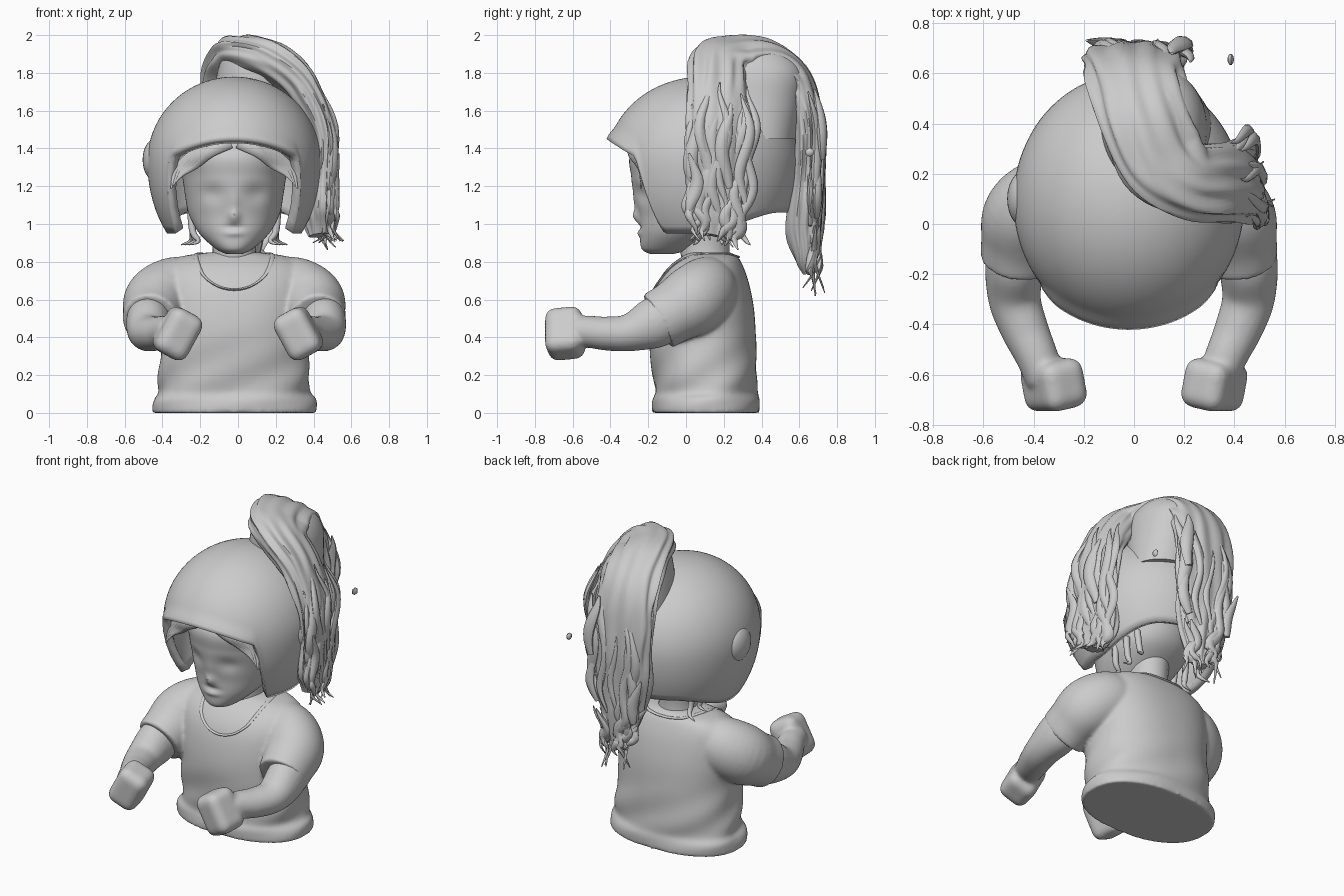
import bpy, bmesh, math, random
from mathutils import Vector, Matrix, noise
from mathutils.bvhtree import BVHTree

random.seed(4)
MID = -0.02                       # symmetry plane of the body
CENTRE = Vector((MID, 0.09, 1.33))  # middle of the helmet

if "Cube" in bpy.data.objects:
    bpy.data.objects.remove(bpy.data.objects["Cube"])

clay = bpy.data.materials.new("plain_grey")
clay.use_nodes = True
GREY = (0.6, 0.6, 0.6, 1)
clay.diffuse_color = GREY
clay.node_tree.nodes["Principled BSDF"].inputs["Base Color"].default_value = GREY


def finish(name, bm, fuse=0):
    """Make the object; fuse is the number of smoothing passes after merging its pieces."""
    bmesh.ops.recalc_face_normals(bm, faces=bm.faces)
    mesh = bpy.data.meshes.new(name)
    bm.to_mesh(mesh)
    bm.free()
    mesh.materials.append(clay)
    obj = bpy.data.objects.new(name, mesh)
    bpy.context.collection.objects.link(obj)
    bpy.ops.object.select_all(action='DESELECT')
    obj.select_set(True)
    bpy.context.view_layer.objects.active = obj
    if fuse:
        merge = obj.modifiers.new("merge", 'REMESH')
        merge.mode, merge.voxel_size, merge.use_smooth_shade = 'VOXEL', .01, True
        relax = obj.modifiers.new("relax", 'SMOOTH')
        relax.factor, relax.iterations = .5, fuse
    else:
        bpy.ops.object.shade_smooth_by_angle(angle=math.radians(50))
    return obj


def spline(keys, steps):
    """Smooth interpolation through keys of (x, y, z, width, depth)."""
    k = [Vector(p) for p in keys]
    k = [k[0] * 2 - k[1]] + k + [k[-1] * 2 - k[-2]]
    out = []
    for a, b, c, d in zip(k, k[1:], k[2:], k[3:]):
        for s in range(steps):
            t = s / steps
            out.append((b * 2 + (c - a) * t + (a * 2 - b * 5 + c * 4 - d) * t * t
                        + (b * 3 - a - c * 3 + d) * t ** 3) / 2)
    return out + [k[-2]]


def tangent(path, i):
    return Vector(path[min(i + 1, len(path) - 1)][:3]) - Vector(path[max(i - 1, 0)][:3])


def sweep(bm, keys, ref, sides=24, steps=5, power=2, shape=None, level=False):
    """Loft rounded sections along a path; ref gives the depth direction."""
    path = spline(keys, steps)
    rings = []
    for i, p in enumerate(path):
        pos = Vector(p[:3])
        t = Vector((0, 0, 1)) if level else tangent(path, i)
        u = t.cross(ref(pos)).normalized()
        v = u.cross(t).normalized()
        ring = []
        for j in range(sides):
            a = math.tau * j / sides
            c, s = math.cos(a), math.sin(a)
            q = (abs(c) ** power + abs(s) ** power) ** (-1 / power)
            if shape:
                q *= shape(a, pos)
            ring.append(bm.verts.new(pos + u * (c * q * max(p[3], .003)) + v * (s * q * max(p[4], .003))))
        rings.append(ring)
    for r0, r1 in zip(rings, rings[1:]):
        for j in range(sides):
            n = (j + 1) % sides
            bm.faces.new((r0[j], r0[n], r1[n], r1[j]))
    bm.faces.new(rings[0])
    bm.faces.new(rings[-1])


def front(p): return Vector((0, -1, 0))
def up(p): return Vector((0, 0, 1))
def outward(p): return p - CENTRE
def smooth(lo, hi, x):
    t = min(max((x - lo) / (hi - lo), 0), 1)
    return t * t * (3 - 2 * t)
def flip(keys, side, mid=MID):
    """Keep keys on the right side (1) or mirror them to the left (-1)."""
    return [(k[0] if side > 0 else 2 * mid - k[0],) + tuple(k[1:]) for k in keys]


# Shirt: body with rolled hem and soft folds, fused with both sleeves
bm = bmesh.new()
sweep(bm, [(MID, .105, 0, .435, .285), (MID, .105, .05, .435, .285), (MID, .105, .08, .425, .28),
           (MID, .105, .11, .4, .27), (MID, .1, .2, .4, .275), (MID, .085, .4, .385, .285),
           (MID, .085, .55, .395, .275), (MID, .09, .68, .4, .245), (MID, .105, .77, .38, .2),
           (MID, .125, .825, .29, .15), (MID, .125, .85, .14, .11)], front, 64, 6, 2.3,
      lambda a, p: 1 + .02 * math.sin(5 * a + 26 * p.z) * smooth(.5, .15, p.z) * smooth(0, .1, p.z), True)
skin = BVHTree.FromBMesh(bm)
for side in (1, -1):
    sweep(bm, flip([(-.12, .13, .67, .1, .14), (-.22, .125, .665, .14, .16), (-.34, .1, .645, .17, .18),
                    (-.425, .03, .59, .178, .185), (-.45, -.07, .53, .16, .165),
                    (-.462, -.15, .485, .15, .16)], side), up, 32)
finish("shirt", bm, 14)

# Collar laid onto the shirt
bm = bmesh.new()
ring = []
for i in range(41):
    a = math.tau * i / 40
    guess = Vector((MID + .19 * math.sin(a), .07 - .26 * math.cos(a), .77 - .11 * math.cos(a)))
    ring.append((*skin.find_nearest(guess)[0], .012, .006))
sweep(bm, ring, up, 8, 1)
finish("collar", bm)

# Forearms fused with closed fists
for side, label in ((1, "right"), (-1, "left")):
    bm = bmesh.new()
    sweep(bm, flip([(-.455, -.06, .53, .12, .12), (-.475, -.17, .475, .118, .135), (-.475, -.3, .425, .105, .1),
                    (-.435, -.42, .42, .095, .09), (-.39, -.52, .43, .085, .085),
                    (-.35, -.62, .43, .08, .085)], side, -.01), up, 24)
    place = Matrix.Translation((side * -.32, -.64, .42)) @ Matrix.Rotation(side * .5, 4, 'Y') \
        @ Matrix.Rotation(side * .2, 4, 'Z') @ Matrix.Diagonal((.19, .2, .26, 1))
    fist = bmesh.ops.create_cube(bm, size=1, matrix=place)["verts"]
    bmesh.ops.bevel(bm, geom=list({e for v in fist for e in v.link_edges}), offset=.055, segments=4,
                    profile=.5, affect='EDGES')
    sweep(bm, flip([(-.37, -.56, .48, .04, .035), (-.31, -.61, .515, .04, .035), (-.26, -.66, .49, .035, .035),
                    (-.245, -.68, .46, .02, .02)], side, 0), up, 12)
    finish(label + "_forearm_and_fist", bm, 8)

# Neck
bm = bmesh.new()
sweep(bm, [(MID, .12, .78, .15, .14), (MID, .1, .86, .115, .13), (MID, .1, 1.1, .13, .15)], front, level=True)
finish("neck", bm)

# Head with sculpted eye sockets, nose, lips and chin
bm = bmesh.new()
sweep(bm, [(MID, -.13, .84, .04, .06), (MID, -.1, .87, .1, .135), (MID, -.04, .95, .185, .205),
           (MID, .03, 1.05, .24, .28), (MID, .05, 1.15, .26, .325), (MID, .06, 1.25, .275, .35),
           (MID, .08, 1.38, .3, .37), (MID, .1, 1.52, .2, .25)], front, 96, 10, 2.1, None, True)
features = [(-.115, 1.16, .06, .05, .02), (.115, 1.16, .06, .05, .02), (0, 1.04, .03, .035, -.028),
            (0, 1.1, .025, .06, -.01), (0, .95, .05, .016, -.012), (0, .985, .05, .014, .01)]
for v in bm.verts:
    if v.co.y < 0:
        v.co.y += sum(push * math.exp(-((v.co.x - MID - fx) / wx) ** 2 - ((v.co.z - fz) / wz) ** 2)
                      for fx, fz, wx, wz, push in features)
finish("head", bm)

# Helmet shell: a dome whose lower edge rises over the face
bm = bmesh.new()
COLS, ROWS = 160, 28
grid = []
for i in range(COLS):
    a = math.tau * i / COLS
    d = math.degrees(min(a, math.tau - a))
    brim = 1.45 - .11 * (d / 50) ** 2
    side = .95 + .11 * smooth(85, 150, d)
    edge = brim + (side - brim) * smooth(45, 60, d) - CENTRE.z
    end = math.acos(edge / (.45 if edge > 0 else .6))
    col = []
    for j in range(ROWS + 1):
        t = end * j / ROWS
        r = math.sin(t) * (1 + .04 * smooth(.86, 1, j / ROWS) * smooth(56, 36, d))
        z = math.cos(t) * (.45 if t < math.pi / 2 else .6)
        col.append(bm.verts.new(CENTRE + Vector((.46 * r * math.sin(a), -.51 * r * math.cos(a), z))))
    grid.append(col)
for i in range(COLS):
    c0, c1 = grid[i], grid[(i + 1) % COLS]
    for j in range(ROWS):
        bm.faces.new((c0[j], c0[j + 1], c1[j + 1], c1[j]))
bmesh.ops.remove_doubles(bm, verts=bm.verts, dist=.0005)
shell = finish("helmet", bm)
solid = shell.modifiers.new("thickness", 'SOLIDIFY')
solid.thickness, solid.offset = .05, -1

# Soft round bumps over the ears
for side, label in ((1, "right"), (-1, "left")):
    bm = bmesh.new()
    place = Matrix.Translation((MID + side * -.42, .1, 1.34)) @ Matrix.Diagonal((.065, .11, .11, 1))
    bmesh.ops.create_uvsphere(bm, u_segments=24, v_segments=16, radius=1, matrix=place)
    finish(label + "_ear_bump", bm)

# Ponytail: one broad ribbon arching from the back over the crown to the side
PONY = [(.02, .65, .74, .03, .03), (.03, .635, .83, .08, .06), (.02, .62, .98, .13, .09),
        (0, .64, 1.2, .18, .08), (0, .65, 1.5, .2, .075), (.005, .58, 1.755, .19, .09),
        (.04, .43, 1.87, .18, .1), (.11, .26, 1.88, .18, .1), (.22, .17, 1.84, .15, .1),
        (.34, .17, 1.71, .155, .09), (.43, .17, 1.5, .16, .075), (.435, .17, 1.25, .15, .06),
        (.42, .16, 1.06, .14, .07), (.43, .14, .94, .06, .05)]
bm = bmesh.new()
sweep(bm, PONY, outward, 72, 7, 2.4,
      lambda a, p: 1 + .035 * math.sin(11 * a) + .12 * noise.noise(p * 5 + Vector((3 * a, 0, 0))))
finish("ponytail", bm)

# Mound of gathered hair filling the arch above the crown
bm = bmesh.new()
sweep(bm, [(.08, .38, 1.45, .23, .2), (.08, .38, 1.65, .215, .23), (.085, .38, 1.8, .195, .24),
           (.08, .36, 1.9, .15, .19), (.08, .35, 1.95, .06, .08)], front, 48, 6, 2.1, None, True)
finish("hair_mound", bm)


# Loose locks lying along both hanging ends of the ponytail
def locks(name, keys, count, drop):
    path = spline(keys, 4)
    bm = bmesh.new()
    for _ in range(count):
        start = random.randint(0, len(path) - 7)
        lane, lift = random.uniform(-1.1, 1.1), random.uniform(.3, 1.05)
        phase, size = random.uniform(0, 6), random.uniform(.022, .042)
        run = path[start:start + random.randint(6, 12)]
        pts = []
        for i, p in enumerate(run):
            pos = Vector(p[:3])
            t = tangent(path, start + i)
            u = t.cross(outward(pos)).normalized()
            n = u.cross(t).normalized()
            pos += u * (lane * p[3] + .025 * math.sin(i * .9 + phase)) + n * (lift * p[4])
            taper = math.sin(math.pi * (i + .4) / (len(run) + .6))
            pts.append((*pos, size * taper, size * .65 * taper))
        if start + len(run) >= len(path):
            pts.append((pts[-1][0] + random.uniform(-.05, .07), pts[-1][1] + random.uniform(-.05, .05),
                        pts[-1][2] - random.uniform(.02, drop), .003, .003))
        sweep(bm, pts, outward, 8, 2)
    finish(name, bm)


locks("back_locks", [(k[0], k[1], k[2], max(k[3], .09), max(k[4], .06)) for k in PONY[5::-1]], 46, .12)
locks("side_locks", [(k[0], k[1], k[2], max(k[3], .12), max(k[4], .06)) for k in PONY[9:]], 46, .06)

# Fringe swept to both sides under the brim, and wisps beside the neck
bm = bmesh.new()
for side in (1, -1):
    for k in range(5):
        d = k * .022
        sweep(bm, flip([(-.04 - d, -.29, 1.43, .03, .015), (-.15 - d, -.295 + d * .5, 1.38 - d * .2, .03, .015),
                        (-.23 - d, -.25 + d * .3, 1.31 - d * .2, .022, .012),
                        (-.31 - d * .5, -.24, 1.25 - d * .7, .004, .004)], side), front, 8, 4)
    for k in range(3):
        sweep(bm, flip([(-.25, .08 + k * .1, 1.08, .02, .02), (-.24, .07 + k * .11, .96, .018, .018),
                        (-.21 - k * .02, .06 + k * .13, .91, .012, .012),
                        (-.26 - k * .02, .04 + k * .15, .89, .003, .003)], side), front, 8, 4)
finish("fringe_and_wisps", bm)

# Small loose tuft beside the ponytail
bm = bmesh.new()
bmesh.ops.create_icosphere(bm, subdivisions=1, radius=1,
                           matrix=Matrix.Translation((.385, .655, 1.38)) @ Matrix.Diagonal((.015, .025, .025, 1)))
finish("loose_tuft", bm)
